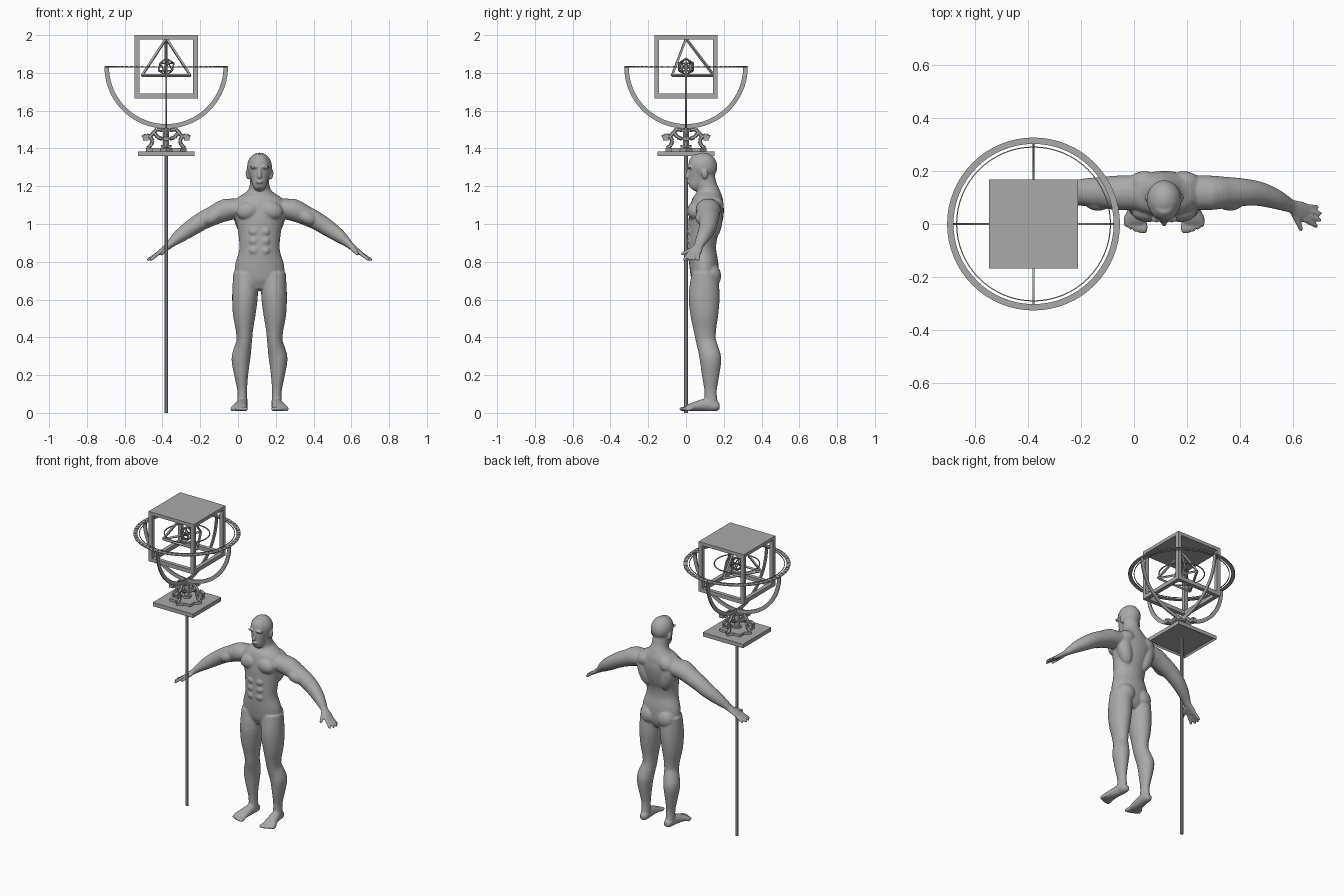
import bpy, bmesh, math
from mathutils import Vector, Matrix

cube = bpy.data.objects.get("Cube")
if cube:
    bpy.data.objects.remove(cube)

grey = bpy.data.materials.new("plain grey")
grey.use_nodes = True
GREY = (.4, .4, .4, 1)
grey.diffuse_color = GREY
grey.node_tree.nodes["Principled BSDF"].inputs["Base Color"].default_value = GREY


def finish(bm, name, location=(0, 0, 0), smooth=False):
    bmesh.ops.recalc_face_normals(bm, faces=bm.faces)
    mesh = bpy.data.meshes.new(name)
    bm.to_mesh(mesh)
    bm.free()
    mesh.materials.append(grey)
    obj = bpy.data.objects.new(name, mesh)
    obj.location = location
    bpy.context.collection.objects.link(obj)
    for poly in mesh.polygons:
        poly.use_smooth = smooth
    return obj


def box(bm, centre, size, turn=0):
    matrix = Matrix.Translation(centre) @ Matrix.Rotation(turn, 4, 'Z') @ Matrix.Diagonal((*size, 1))
    return bmesh.ops.create_cube(bm, size=1, matrix=matrix)


def bar(bm, start, end, radius, sides=4, tip=None):
    start, end = Vector(start), Vector(end)
    along = end - start
    matrix = Matrix.Translation((start + end) / 2) @ along.to_track_quat('Z', 'Y').to_matrix().to_4x4()
    bmesh.ops.create_cone(bm, cap_ends=True, segments=sides, radius1=radius,
                          radius2=tip or radius, depth=along.length, matrix=matrix)


def blob(bm, centre, radii, tilt=0):
    matrix = Matrix.Translation(centre) @ Matrix.Rotation(tilt, 4, 'Y') @ Matrix.Diagonal((*radii, 1))
    bmesh.ops.create_uvsphere(bm, u_segments=24, v_segments=16, radius=1, matrix=matrix)


def bridge(bm, rings, closed=False):
    count = len(rings[0])
    pairs = list(zip(rings, rings[1:])) + ([(rings[-1], rings[0])] if closed else [])
    for low, high in pairs:
        for i in range(count):
            j = (i + 1) % count
            bm.faces.new((low[i], low[j], high[j], high[i]))
    if not closed:
        bm.faces.new(rings[0])
        bm.faces.new(rings[-1])


def band(bm, inner, outer, thick, sweep=math.tau, turn=None, steps=64):
    """Flat ring or arc in XY, starting at +X and running clockwise."""
    closed = sweep == math.tau
    rings = []
    for i in range(steps + (not closed)):
        a = -sweep * i / steps
        rings.append([bm.verts.new((turn or Matrix()) @ Vector((r * math.cos(a), r * math.sin(a), h)))
                      for r, h in ((inner, -thick / 2), (outer, -thick / 2), (outer, thick / 2), (inner, thick / 2))])
    bridge(bm, rings, closed)


def loft(bm, rows, side):
    """Elliptical tube through rows of x, y, z, radius along side, other radius."""
    rows = [Vector(row) for row in rows]
    path = []
    for i in range(len(rows) - 1):
        p, q = rows[i], rows[i + 1]
        before, after = rows[max(i - 1, 0)], rows[min(i + 2, len(rows) - 1)]
        for k in range(4):
            t = k / 4
            path.append((p * 2 + (q - before) * t + (before * 2 - p * 5 + q * 4 - after) * t * t
                         + (p * 3 - before - q * 3 + after) * t ** 3) / 2)
    path.append(rows[-1])
    rings = []
    for i, row in enumerate(path):
        centre = Vector(row[:3])
        along = Vector(path[min(i + 1, len(path) - 1)][:3]) - Vector(path[max(i - 1, 0)][:3])
        along.normalize()
        u = (side - along * side.dot(along)).normalized()
        v = along.cross(u)
        rings.append([bm.verts.new(centre + u * row[3] * math.cos(a) + v * row[4] * math.sin(a))
                      for a in (math.tau * n / 28 for n in range(28))])
    bridge(bm, rings)


def upright(bm, rows):
    """Loft from rows of height, half width, front y, back y."""
    loft(bm, [(0, (f + b) / 2, z, w, (b - f) / 2) for z, w, f, b in rows], Vector((1, 0, 0)))


# ---- man: one half of the limbs, mirrored and fused into one skin ----
X, Y = Vector((1, 0, 0)), Vector((0, 1, 0))
bm = bmesh.new()
# torso and neck
upright(bm, [(.65, .06, .05, .14), (.7, .125, .03, .17), (.78, .13, .018, .172), (.86, .108, .012, .16),
             (.93, .11, .012, .165), (1, .122, .012, .188), (1.06, .14, .018, .2), (1.1, .145, .025, .2),
             (1.14, .115, .04, .195), (1.17, .07, .055, .18), (1.2, .053, .058, .165), (1.26, .05, .05, .15)])
# face and skull
upright(bm, [(1.184, .02, .016, .05), (1.2, .034, .008, .08), (1.24, .046, .01, .12),
             (1.28, .055, .016, .13), (1.32, .056, .014, .13), (1.35, .04, .04, .13)])
blob(bm, (0, .091, 1.303), (.066, .075, .075))
# nose, brow, lips, ears
bar(bm, (0, .014, 1.295), (0, .006, 1.247), .006, 8, .013)
blob(bm, (0, .002, 1.25), (.011, .013, .009))
blob(bm, (.027, .02, 1.302), (.025, .015, .008), .1)
blob(bm, (0, .009, 1.222), (.02, .007, .007))
blob(bm, (.064, .1, 1.262), (.009, .017, .027), .15)
# chest, stomach, back, shoulder and seat muscles
blob(bm, (.062, .047, 1.07), (.062, .04, .048), .2)
for level in (.86, .91, .96):
    blob(bm, (.03, .024, level), (.026, .017, .023))
blob(bm, (.085, .145, 1.03), (.05, .048, .11), .25)
blob(bm, (.075, .15, 1.1), (.065, .05, .05), .3)
blob(bm, (.178, .115, 1.077), (.06, .062, .056), .5)
blob(bm, (.062, .13, .725), (.062, .056, .065))
blob(bm, (.25, .085, 1.035), (.055, .035, .035), .5)
# leg
loft(bm, [(.073, .1, .74, .066, .07), (.077, .096, .62, .068, .082), (.081, .097, .52, .06, .074),
          (.08, .1, .44, .046, .06), (.081, .106, .38, .041, .053), (.091, .12, .33, .047, .055),
          (.099, .13, .28, .049, .057), (.097, .13, .2, .037, .046), (.092, .13, .12, .026, .033),
          (.091, .132, .06, .027, .035), (.092, .135, .035, .027, .037)], X)
# foot and toes
loft(bm, [(.09, .178, .033, .016, .016), (.09, .16, .035, .027, .026), (.093, .11, .042, .03, .034),
          (.1, .06, .036, .036, .027), (.108, .015, .027, .043, .018), (.109, 0, .024, .04, .011)], X)
for i in range(5):
    blob(bm, (.075 + i * .0175, -.012 + i * i * .0015, .021), (.013 - i * .001, .025, .012))
# arm and palm
loft(bm, [(.1, .12, 1.085, .065, .05), (.18, .118, 1.073, .065, .058), (.24, .12, 1.047, .058, .052),
          (.3, .12, 1.018, .052, .048), (.36, .114, .98, .046, .044), (.42, .095, .938, .038, .036),
          (.46, .077, .905, .03, .025), (.485, .066, .882, .026, .018), (.515, .053, .86, .034, .014),
          (.538, .043, .843, .034, .011)], Y)
# fingers and thumb
for i, (reach, tip) in enumerate(((.577, .064), (.589, .04), (.587, .015), (.575, -.008))):
    knuckle = (.528, .069 - i * .017, .85)
    end = (reach, tip, .812)
    bar(bm, knuckle, end, .0105, 10, .0085)
    blob(bm, end, (.0085, .0085, .0085))
bar(bm, (.49, .045, .872), (.517, -.018, .842), .014, 10, .009)
blob(bm, (.517, -.018, .842), (.01, .01, .01))

man = finish(bm, "man", (.114, 0, 0), True)
mirror = man.modifiers.new("both sides", 'MIRROR')
mirror.use_mirror_merge = False
skin = man.modifiers.new("fused skin", 'REMESH')
skin.mode, skin.voxel_size, skin.use_smooth_shade = 'VOXEL', .0055, True
soft = man.modifiers.new("soften", 'SMOOTH')
soft.factor, soft.iterations = .5, 4

# ---- staff ----
AXIS = Vector((-.38, 0, 0))
HUB = AXIS + Vector((0, 0, 1.832))
bm = bmesh.new()
bar(bm, (0, 0, 0), (0, 0, 1.375), .01, 8)
finish(bm, "staff_pole", AXIS)

# base plate, hollow underneath
bm = bmesh.new()
box(bm, (0, 0, 1.372), (.3, .3, .026))
bm.faces.ensure_lookup_table()
under = min(bm.faces, key=lambda f: f.calc_center_median().z)
bmesh.ops.inset_region(bm, faces=[under], thickness=.012)
bmesh.ops.translate(bm, verts=under.verts, vec=(0, 0, .012))
finish(bm, "base_plate", AXIS)

# star step and central post
bm = bmesh.new()
for turn in (0, math.pi / 4):
    box(bm, (0, 0, 1.393), (.152, .152, .018), turn)
bar(bm, (0, 0, 1.4), (0, 0, 1.505), .016, 12)
for level in (1.412, 1.45, 1.497):
    bar(bm, (0, 0, level - .006), (0, 0, level + .006), .028, 12)
finish(bm, "star_step", AXIS)

# scrolled brackets around the post
crest = [(.02, 1.497), (.05, 1.502), (.066, 1.485), (.085, 1.463), (.105, 1.47), (.126, 1.458)]
leg = [(.085, 1.463), (.072, 1.44), (.08, 1.418), (.1, 1.4)]
lower = [(.02, 1.45), (.045, 1.46), (.066, 1.485)]
bm = bmesh.new()
for quarter in range(4):
    spin = Matrix.Rotation(quarter * math.pi / 2, 3, 'Z')
    for path in (crest, leg, lower):
        for (r, z), (s, h) in zip(path, path[1:]):
            bar(bm, spin @ Vector((r, 0, z)), spin @ Vector((s, 0, h)), .0105, 6)
    box(bm, spin @ Vector((.108, 0, 1.452)), (.03, .03, .02), quarter * math.pi / 2)
finish(bm, "scroll_brackets", AXIS)

# crossed half rings
for name, turn in (("half_ring_wide", 0), ("half_ring_deep", math.pi / 2)):
    bm = bmesh.new()
    stand = Matrix.Rotation(turn, 3, 'Z') @ Matrix.Rotation(math.pi / 2, 3, 'X')
    band(bm, .303, .327, .008, math.pi, stand, 40)
    finish(bm, name, HUB)

# level rings with tick marks
bm = bmesh.new()
band(bm, .303, .327, .005)
band(bm, .289, .293, .004)
for i in range(60):
    a = math.tau * i / 60
    box(bm, (.315 * math.cos(a), .315 * math.sin(a), .003), (.018, .004, .004), a)
finish(bm, "horizon_ring", HUB)
bm = bmesh.new()
band(bm, .136, .142, .005)
finish(bm, "inner_ring", HUB)

# open cube with a solid lid
bm = bmesh.new()
EDGE, SIZE = .155, .336
for a in (-EDGE, EDGE):
    box(bm, (0, a, -EDGE), (SIZE, .026, .026))
    box(bm, (a, 0, -EDGE), (.026, SIZE, .026))
    for b in (-EDGE, EDGE):
        box(bm, (a, b, 0), (.026, .026, SIZE))
box(bm, (0, 0, .157), (SIZE, SIZE, .022))
finish(bm, "cube_frame", HUB)

# pyramid frame
bm = bmesh.new()
corners = [Vector((.147 * math.sin(a), .147 * math.cos(a), -.045)) for a in (0, math.tau / 3, -math.tau / 3)]
corners.append(Vector((0, 0, .15)))
for i, p in enumerate(corners):
    for q in corners[:i]:
        bar(bm, p, q, .008)
finish(bm, "pyramid_frame", HUB)

# wire ball in the middle
ball = bmesh.new()
bmesh.ops.create_icosphere(ball, subdivisions=1, radius=.045)
bm = bmesh.new()
for edge in ball.edges:
    bar(bm, edge.verts[0].co, edge.verts[1].co, .004, 6)
ball.free()
finish(bm, "wire_ball", HUB)
